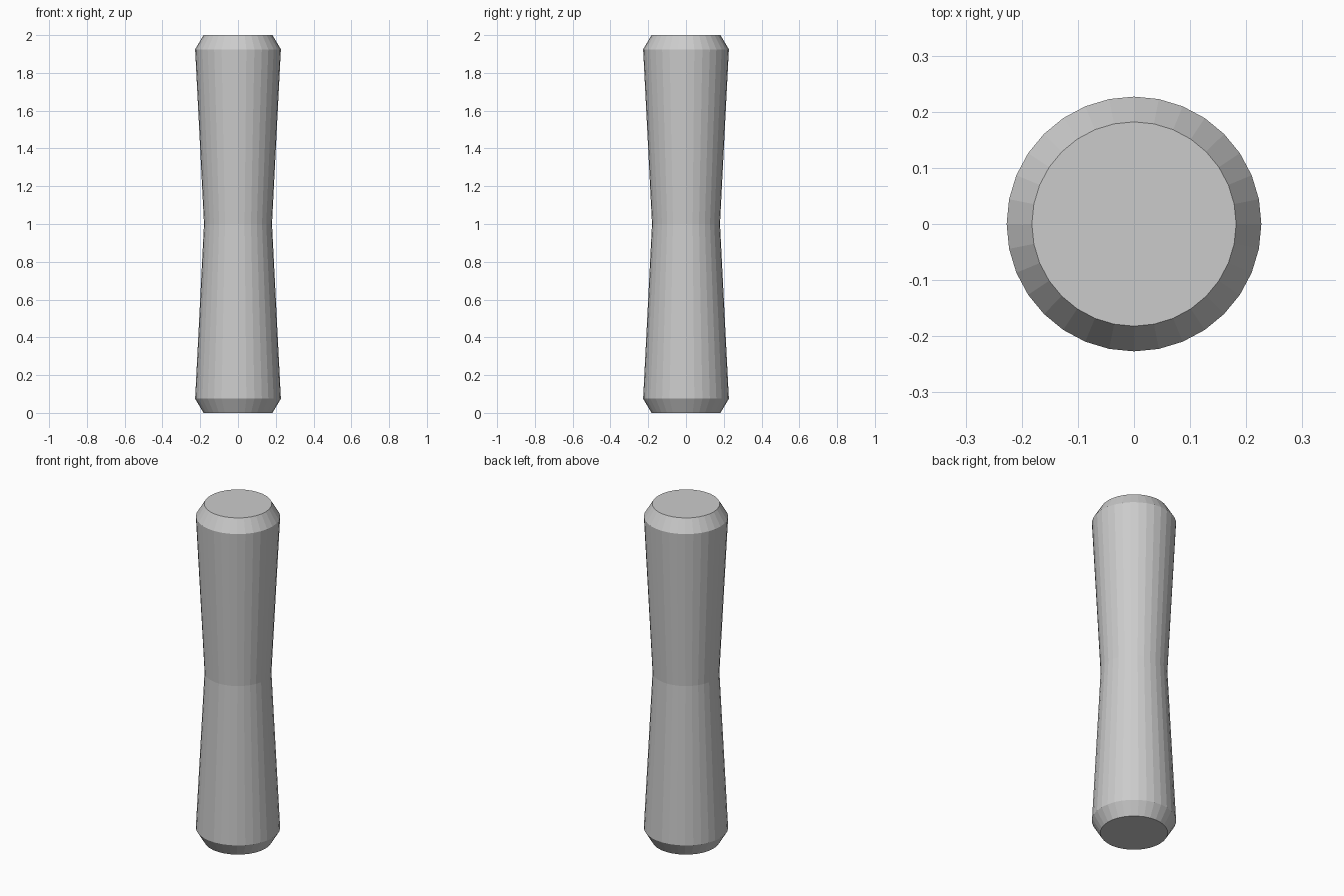
import bpy, bmesh
from math import cos, sin, tau

if "Cube" in bpy.data.objects:
    bpy.data.objects.remove(bpy.data.objects["Cube"])

SIDES = 32
# Profile (radius, height): chamfered ends and a narrow waist
PROFILE = [(0.182, 0.0), (0.227, 0.075), (0.18, 1.0), (0.227, 1.925), (0.182, 2.0)]

bm = bmesh.new()
rings = [[bm.verts.new((r * cos(tau * i / SIDES), r * sin(tau * i / SIDES), z))
          for i in range(SIDES)] for r, z in PROFILE]

# Side walls
for low, high in zip(rings, rings[1:]):
    for i in range(SIDES):
        j = (i + 1) % SIDES
        bm.faces.new((low[i], low[j], high[j], high[i]))

# End caps
bm.faces.new(rings[0][::-1])
bm.faces.new(rings[-1])

mesh = bpy.data.meshes.new("waisted_handle")
bm.to_mesh(mesh)
bm.free()
bpy.context.collection.objects.link(bpy.data.objects.new("waisted_handle", mesh))
